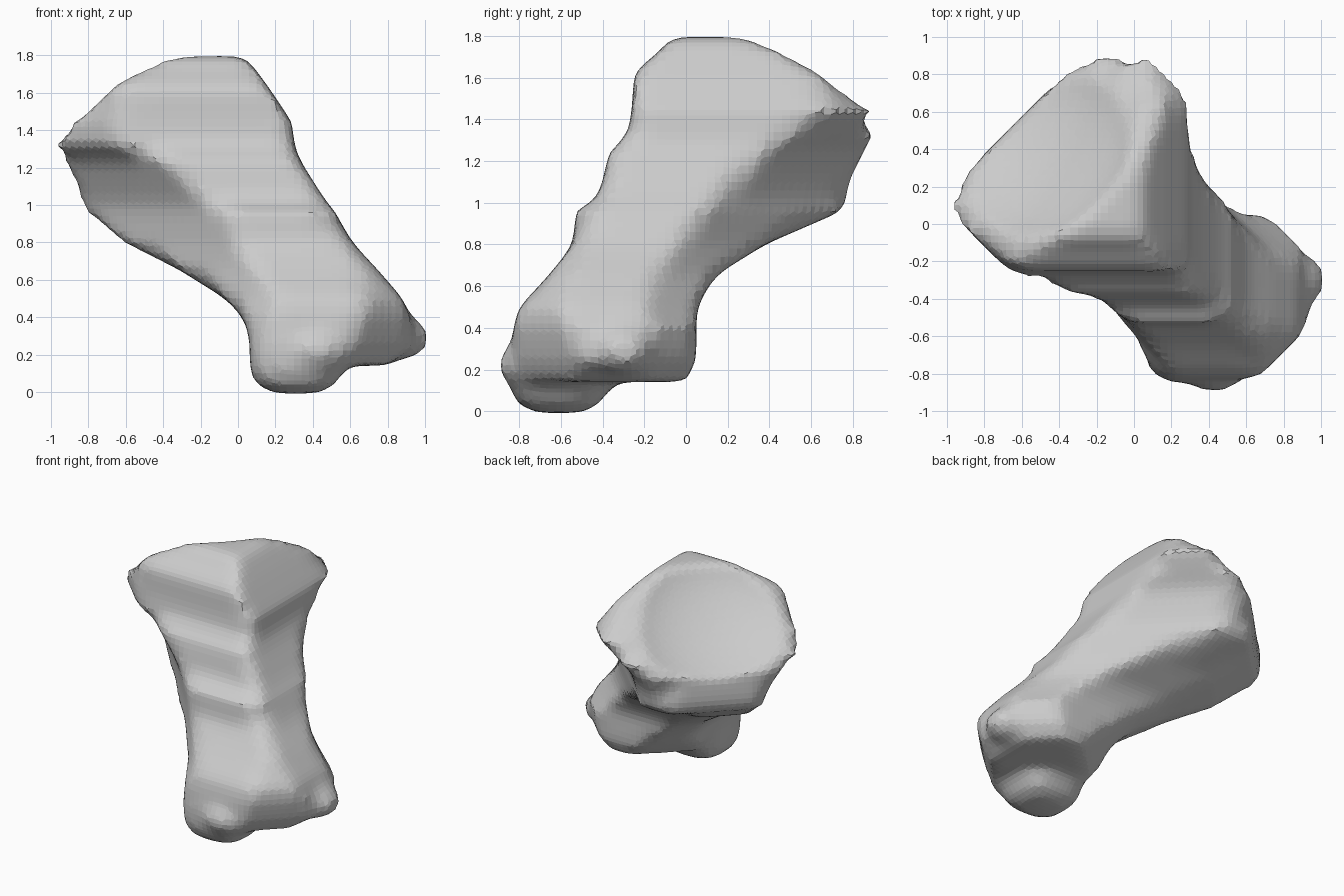
import bpy, bmesh, math
from mathutils import Vector, Matrix

if "Cube" in bpy.data.objects:
    bpy.data.objects.remove(bpy.data.objects["Cube"])

# Horizontal sections of the bone, each an eight-sided outline:
# z, x min/max, y min/max, (x+y) min/max, (y-x) max/min
SECTIONS = [
    (0.14, 0.12, 0.80, -0.80, 0.00, -0.68, 0.62, -0.46, -1.36),
    (0.25, 0.07, 0.95, -0.83, 0.05, -0.70, 0.74, -0.32, -1.44),
    (0.40, 0.03, 0.92, -0.83, 0.05, -0.66, 0.76, -0.15, -1.49),
    (0.50, -0.07, 0.88, -0.80, 0.05, -0.60, 0.68, -0.02, -1.48),
    (0.65, -0.31, 0.75, -0.66, 0.14, -0.56, 0.58, 0.30, -1.32),
    (0.80, -0.62, 0.61, -0.54, 0.38, -0.56, 0.57, 0.75, -1.10),
    (0.96, -0.80, 0.52, -0.53, 0.75, -0.58, 0.60, 1.12, -0.98),
    (1.02, -0.84, 0.47, -0.42, 0.77, -0.60, 0.60, 1.18, -0.86),
    (1.24, -0.98, 0.33, -0.37, 0.86, -0.76, 0.70, 1.17, -0.66),
    (1.32, -1.03, 0.30, -0.28, 0.92, -0.92, 0.82, 1.11, -0.57),
    (1.44, -0.90, 0.29, -0.26, 0.88, -0.92, 0.98, 0.90, -0.54),
    (1.62, -0.68, 0.17, -0.25, 0.64, -0.88, 0.80, 0.60, -0.40),
    (1.66, -0.63, 0.14, -0.21, 0.56, -0.80, 0.69, 0.54, -0.33),
    (1.73, -0.49, 0.09, -0.12, 0.43, -0.60, 0.51, 0.46, -0.20),
    (1.795, -0.38, 0.03, -0.07, 0.28, -0.40, 0.27, 0.37, -0.07),
]
N = 72


def outline(s):
    """Ring of points where rays from the middle meet the nearest side."""
    z, x0, x1, y0, y1, a, b, c, d = s
    cx, cy = (x0 + x1) / 2, (y0 + y1) / 2
    sides = [(1, 0, x1), (-1, 0, -x0), (0, 1, y1), (0, -1, -y0),
             (1, 1, b), (-1, -1, -a), (-1, 1, c), (1, -1, -d)]
    ring = []
    for i in range(N):
        t = math.tau * i / N
        dx, dy = math.cos(t), math.sin(t)
        r = min((k - p * cx - q * cy) / (p * dx + q * dy)
                for p, q, k in sides if p * dx + q * dy > 1e-6)
        ring.append((cx + dx * r, cy + dy * r, z))
    return ring


def make_object(name, bm):
    mesh = bpy.data.meshes.new(name)
    bm.to_mesh(mesh)
    bm.free()
    obj = bpy.data.objects.new(name, mesh)
    bpy.context.collection.objects.link(obj)
    return obj


def ellipsoid(bm, centre, radii, rotation=Matrix(), power=1.0):
    """Ellipsoid; a power below one squares it off into a rounded block."""
    m = Matrix.Translation(centre) @ rotation @ Matrix.Diagonal((*radii, 1))
    verts = bmesh.ops.create_uvsphere(bm, u_segments=48, v_segments=32, radius=1)["verts"]
    for v in verts:
        v.co = m @ Vector([math.copysign(abs(k) ** power, k) for k in v.co])


# Shaft and flared head
bm = bmesh.new()
rings = [[bm.verts.new(p) for p in outline(s)] for s in SECTIONS]
for lo, hi in zip(rings, rings[1:]):
    for i in range(N):
        j = (i + 1) % N
        bm.faces.new((lo[i], lo[j], hi[j], hi[i]))
bm.faces.new(rings[0][::-1])
bm.faces.new(rings[-1])

# Lower knuckle as a rounded block, with front and side bosses
ellipsoid(bm, (0.31, -0.61, 0.21), (0.25, 0.24, 0.22), power=0.65)
ellipsoid(bm, (0.43, -0.74, 0.22), (0.18, 0.16, 0.12))
ellipsoid(bm, (0.86, -0.30, 0.29), (0.16, 0.15, 0.12))
bone = make_object("bone", bm)

# Shallow hollow in the head's joint face
bm = bmesh.new()
normal = Vector((-0.39, 0.39, 0.67)).normalized()
tilt = normal.to_track_quat('Z', 'Y').to_matrix().to_4x4()
ellipsoid(bm, Vector((-0.45, 0.36, 1.47)) + normal * 0.16, (0.60, 0.60, 0.23), tilt)
cutter = make_object("hollow_cutter", bm)
cutter.hide_render = True
cutter.hide_set(True)


def remesh():
    m = bone.modifiers.new("Remesh", 'REMESH')
    m.mode = 'VOXEL'
    m.voxel_size = 0.04


remesh()
cut = bone.modifiers.new("Hollow", 'BOOLEAN')
cut.operation = 'DIFFERENCE'
cut.object = cutter
remesh()
soft = bone.modifiers.new("Soften", 'SMOOTH')
soft.factor = 0.5
soft.iterations = 3
